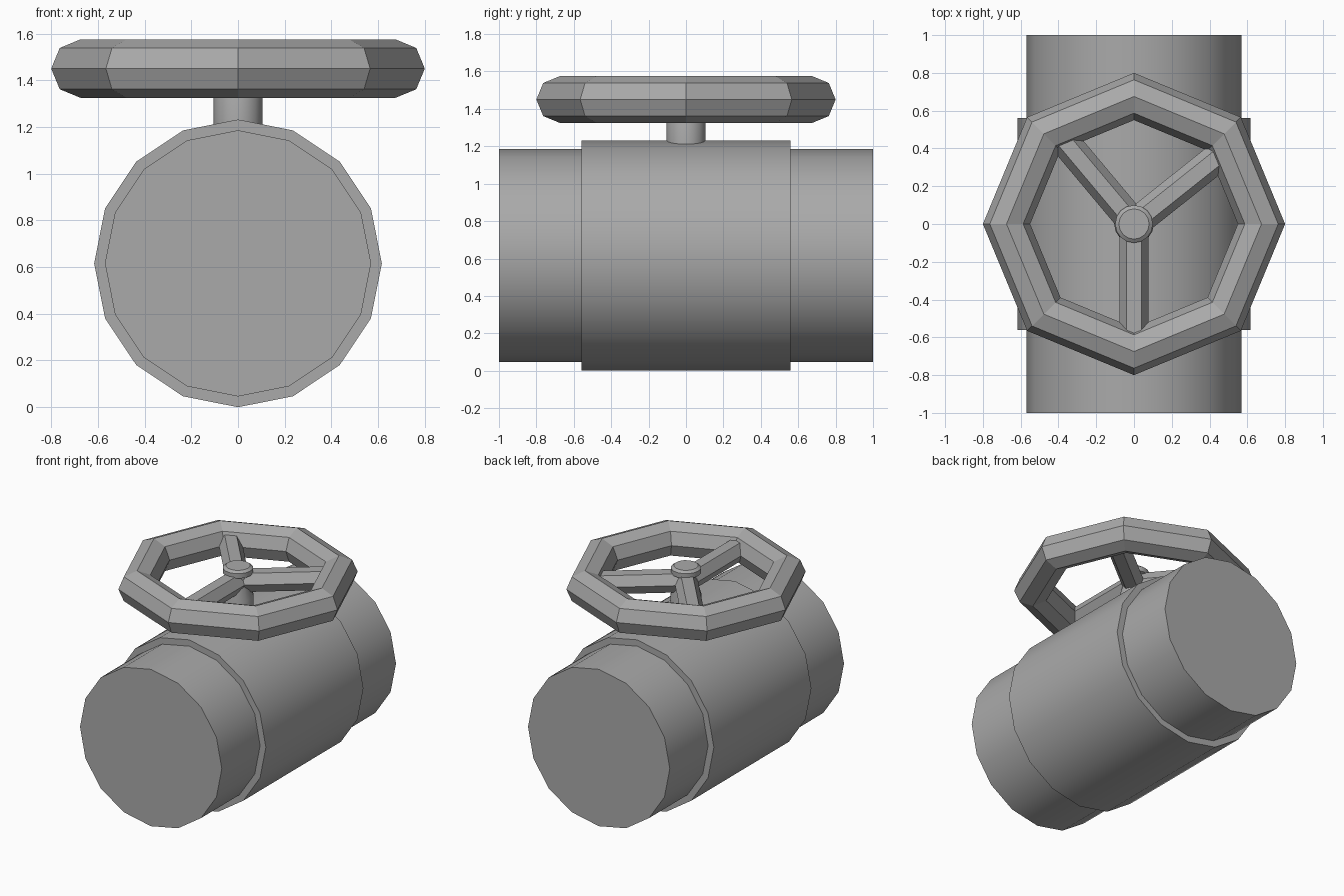
import bpy, bmesh, math
from mathutils import Matrix, Vector

cube = bpy.data.objects.get("Cube")
if cube:
    bpy.data.objects.remove(cube, do_unlink=True)

metal = bpy.data.materials.new("grey_metal")
metal.use_nodes = True
GREY = (0.4, 0.4, 0.4, 1)
metal.diffuse_color = GREY
metal.node_tree.nodes["Principled BSDF"].inputs["Base Color"].default_value = GREY


def finish(name, bm, smooth=True):
    bmesh.ops.recalc_face_normals(bm, faces=bm.faces)
    mesh = bpy.data.meshes.new(name)
    bm.to_mesh(mesh)
    bm.free()
    mesh.materials.append(metal)
    obj = bpy.data.objects.new(name, mesh)
    bpy.context.collection.objects.link(obj)
    if smooth:
        bpy.ops.object.select_all(action='DESELECT')
        obj.select_set(True)
        bpy.context.view_layer.objects.active = obj
        bpy.ops.object.shade_smooth_by_angle(angle=math.radians(30))
    return obj


def lathe(name, profile, sides, smooth=True, matrix=Matrix(), closed=False):
    """Sweep (radius, height) points around z; open profiles get flat caps."""
    bm = bmesh.new()
    rings = []
    for r, h in profile:
        rings.append([bm.verts.new(matrix @ Vector((
            r * math.cos(math.tau * i / sides), r * math.sin(math.tau * i / sides), h)))
            for i in range(sides)])
    pairs = list(zip(rings, rings[1:]))
    if closed:
        pairs.append((rings[-1], rings[0]))
    else:
        bm.faces.new(rings[0])
        bm.faces.new(rings[-1])
    for a, b in pairs:
        for i in range(sides):
            j = (i + 1) % sides
            bm.faces.new((a[i], a[j], b[j], b[i]))
    return finish(name, bm, smooth)


# Pipe with a thicker valve body in the middle, lying along y
BODY_R, PIPE_R = 0.616, 0.57
along_y = Matrix.Translation((0, 0, BODY_R)) @ Matrix.Rotation(math.pi / 2, 4, 'X')
lathe("valve_body", [(PIPE_R, -1), (PIPE_R, -0.56), (BODY_R, -0.56),
                     (BODY_R, 0.56), (PIPE_R, 0.56), (PIPE_R, 1)], 16, matrix=along_y)

# Stem with a necked hub and chamfered cap
lathe("stem", [(0.105, 1.2), (0.105, 1.34), (0.07, 1.46), (0.07, 1.5),
               (0.1, 1.51), (0.1, 1.545), (0.08, 1.56)], 16)

# Faceted eight-sided handwheel rim
WHEEL_Z, RIM_R, TUBE_R = 1.45, 0.675, 0.125
section = [(RIM_R + TUBE_R * math.cos(k * math.tau / 8),
            WHEEL_Z + TUBE_R * math.sin(k * math.tau / 8)) for k in range(8)]
lathe("handwheel_rim", section, 8, smooth=False, closed=True)

# Three spokes from the hub to the rim
for name, angle in (("front_spoke", 270), ("left_spoke", 38.5), ("right_spoke", 130)):
    place = (Matrix.Translation((0, 0, WHEEL_Z)) @ Matrix.Rotation(math.radians(angle), 4, 'Z')
             @ Matrix.Rotation(math.pi / 2, 4, 'Y') @ Matrix.Rotation(math.pi / 2, 4, 'Z'))
    lathe(name, [(0.078, 0.03), (0.078, 0.6)], 6, smooth=False, matrix=place)
